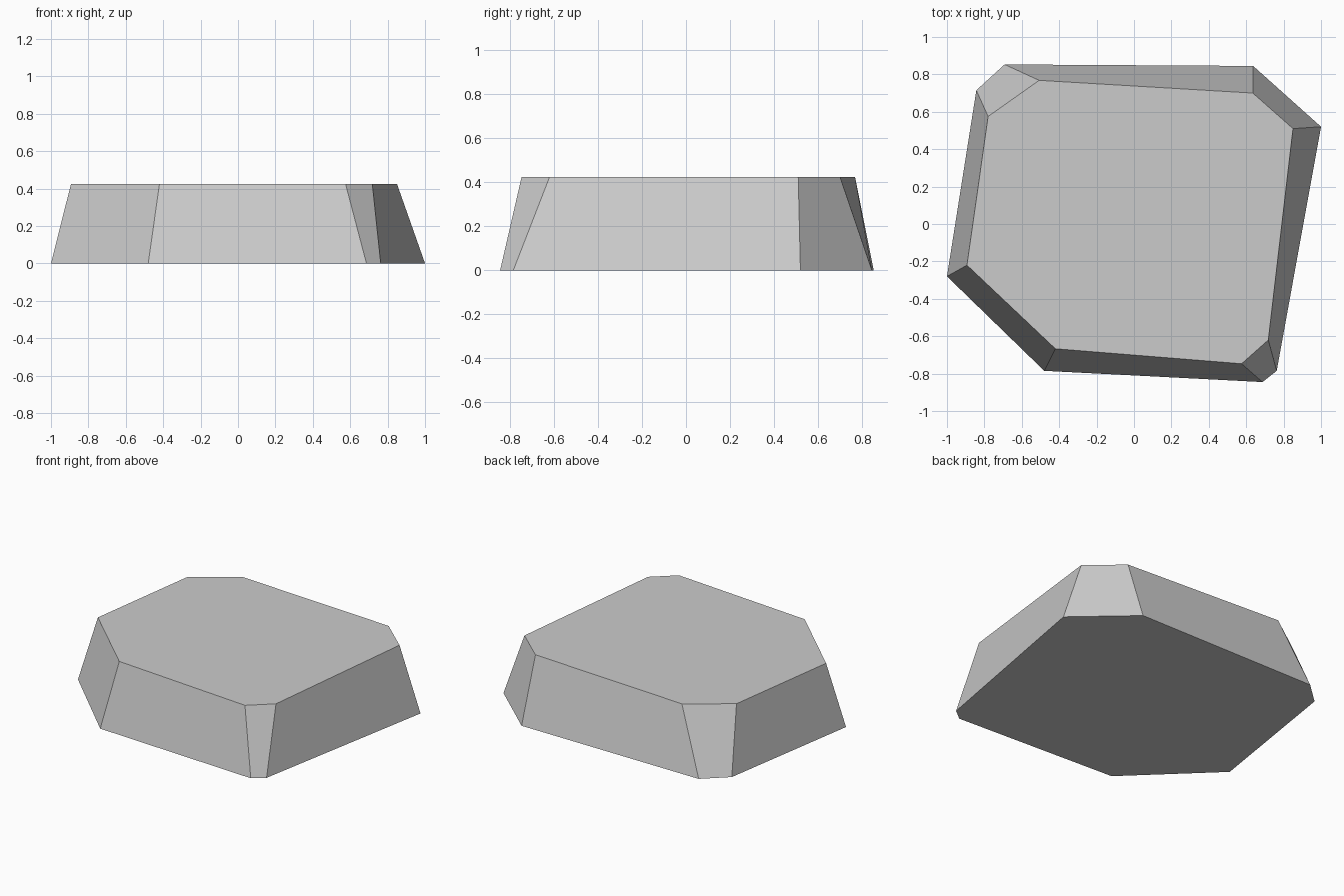
import bpy
import bmesh

cube = bpy.data.objects.get("Cube")
if cube:
    bpy.data.objects.remove(cube, do_unlink=True)

HEIGHT = 0.425

# Matching corner outlines, counter-clockwise from the right front corner
BASE = [(-1, -0.28), (-0.48, -0.785), (0.687, -0.845), (0.763, -0.785),
        (1, 0.52), (0.637, 0.845), (-0.692, 0.853), (-0.843, 0.715)]
TOP = [(-0.893, -0.22), (-0.42, -0.667), (0.575, -0.747), (0.718, -0.62),
       (0.85, 0.51), (0.635, 0.70), (-0.507, 0.768), (-0.78, 0.575)]

# Stone colour
stone = bpy.data.materials.new("grey stone")
stone.use_nodes = True
colour = (0.6, 0.6, 0.6, 1)
stone.diffuse_color = colour
stone.node_tree.nodes["Principled BSDF"].inputs["Base Color"].default_value = colour

# Flat-topped rock: two outlines joined by sloping sides
bm = bmesh.new()
low = [bm.verts.new((x, y, 0)) for x, y in BASE]
high = [bm.verts.new((x, y, HEIGHT)) for x, y in TOP]
bm.faces.new(low[::-1])
bm.faces.new(high)
for i in range(len(low)):
    j = (i + 1) % len(low)
    bm.faces.new((low[i], low[j], high[j], high[i]))
bmesh.ops.recalc_face_normals(bm, faces=bm.faces)

mesh = bpy.data.meshes.new("flat_rock")
bm.to_mesh(mesh)
bm.free()
mesh.materials.append(stone)
rock = bpy.data.objects.new("flat_rock", mesh)
bpy.context.collection.objects.link(rock)
